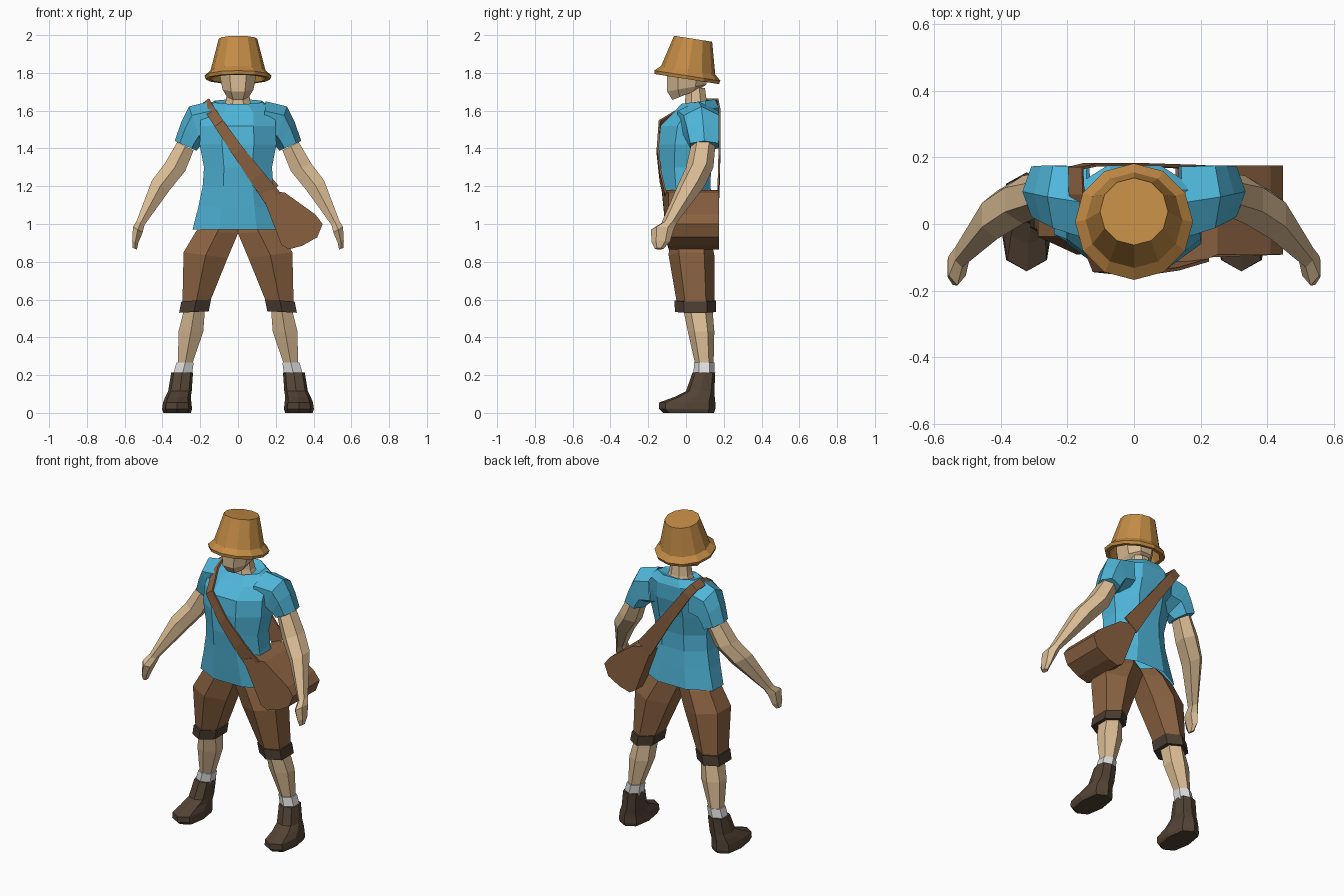
import bpy, bmesh, math
from mathutils import Vector, Matrix

if "Cube" in bpy.data.objects:
    bpy.data.objects.remove(bpy.data.objects["Cube"])


def material(name, rgb):
    m = bpy.data.materials.new(name)
    m.diffuse_color = (*rgb, 1)
    m.use_nodes = True
    m.node_tree.nodes["Principled BSDF"].inputs["Base Color"].default_value = m.diffuse_color
    return m


SKIN = material("skin", (0.70, 0.50, 0.295))
SHIRT = material("blue cloth", (0.08, 0.47, 0.70))
HAT = material("straw orange", (0.55, 0.26, 0.06))
SHORTS = material("brown cloth", (0.26, 0.125, 0.053))
LEATHER = material("bag leather", (0.26, 0.122, 0.053))
CUFF = material("dark cuff", (0.07, 0.046, 0.031))
BOOT = material("boot leather", (0.087, 0.056, 0.035))
SOCK = material("sock white", (0.72, 0.72, 0.73))


def finish(name, bm, mat, mirror=False):
    bmesh.ops.recalc_face_normals(bm, faces=bm.faces)
    mesh = bpy.data.meshes.new(name)
    bm.to_mesh(mesh)
    bm.free()
    mesh.materials.append(mat)
    ob = bpy.data.objects.new(name, mesh)
    bpy.context.collection.objects.link(ob)
    if mirror:
        ob.modifiers.new("both_sides", 'MIRROR')
    return ob


def bridge(bm, a, b):
    n = len(a)
    for i in range(n):
        bm.faces.new((a[i], a[(i + 1) % n], b[(i + 1) % n], b[i]))


def outline(n, power, phase):
    """Rounded-square polygon scaled to fill a 2 x 2 box."""
    pts = []
    for i in range(n):
        t = 2 * math.pi * i / n + phase
        pts.append([math.copysign(abs(v) ** power, v) for v in (math.cos(t), math.sin(t))])
    mx, my = (max(abs(p[k]) for p in pts) for k in (0, 1))
    return [(c / mx, s / my) for c, s in pts]


def loft(name, rings, mat, n=6, power=1.0, mirror=False, caps=(True, True), phase=0.0):
    """Each ring: inner x, z, outer x, z, front y, back y, optional rise towards the back."""
    bm = bmesh.new()
    loops = []
    for x0, z0, x1, z1, yf, yb, *lean in rings:
        rise = lean[0] if lean else 0
        loops.append([bm.verts.new(((x0 + x1) / 2 + c * (x1 - x0) / 2,
                                    (yf + yb) / 2 + s * (yb - yf) / 2,
                                    (z0 + z1) / 2 + c * (z1 - z0) / 2 + s * rise))
                      for c, s in outline(n, power, phase)])
    for a, b in zip(loops, loops[1:]):
        bridge(bm, a, b)
    for use, loop in zip(caps, (loops[0], loops[-1])):
        if use:
            bm.faces.new(loop)
    return finish(name, bm, mat, mirror)


def upright(rows):
    """Rows of z, half width, front y, back y, optional rise as symmetric rings."""
    return [(-r, z, r, z, *rest) for z, r, *rest in rows]


OCT, HEX = math.pi / 8, math.pi / 6

# Head and neck
loft("head", upright([(1.685, .058, -.072, .07, .028), (1.72, .082, -.10, .108, .018),
                      (1.79, .097, -.10, .112), (1.86, .09, -.085, .11)]),
     SKIN, n=8, power=.9, phase=OCT)
loft("neck", upright([(1.61, .08, -.01, .125), (1.65, .065, -.005, .11),
                      (1.72, .055, 0, .10)]), SKIN, n=8, phase=OCT, caps=(False, False))

# Hat: tilted, hollow, with a flared brim
tilt = Matrix.Translation((0, .007, 1.785)) @ Matrix.Rotation(-.155, 4, 'X')
hat = loft("hat", upright([(z, r, -r, r) for r, z in
                           [(.09, .17), (.13, .03), (.148, -.018), (.172, -.018),
                            (.177, .0), (.145, .03), (.102, .198)]]), HAT, n=12)
hat.data.transform(tilt)

# Shirt body and sleeves
loft("shirt", upright([(.972, .24, -.104, .145), (1.09, .21, -.118, .138),
                       (1.20, .187, -.13, .13), (1.30, .18, -.142, .132),
                       (1.42, .203, -.145, .15), (1.52, .20, -.135, .172),
                       (1.60, .195, -.07, .175, .015), (1.648, .125, -.025, .155, .012),
                       (1.63, .08, -.012, .125, .012)]),
     SHIRT, n=8, caps=(False, True), phase=OCT)
loft("sleeve", [(.13, 1.43, .145, 1.65, -.045, .172),
                (.19, 1.42, .26, 1.622, -.012, .175),
                (.205, 1.405, .30, 1.54, .005, .175),
                (.22, 1.388, .335, 1.44, .022, .173)],
     SHIRT, n=6, power=.9, mirror=True, caps=(False, True))

# Arms and hands
loft("arm", [(.235, 1.39, .322, 1.433, .025, .155),
             (.28, 1.28, .388, 1.32, .0, .145),
             (.365, 1.175, .456, 1.23, -.045, .10),
             (.495, .995, .537, 1.015, -.13, -.05)], SKIN, mirror=True,
     phase=HEX, caps=(False, False))
loft("hand", [(.495, .995, .537, 1.015, -.13, -.05),
              (.505, .955, .556, .985, -.185, -.065),
              (.528, .90, .56, .91, -.183, -.085),
              (.535, .865, .558, .873, -.165, -.12)], SKIN, mirror=True,
     phase=HEX, caps=(False, True))

# Shorts with turned-up cuffs
loft("shorts_leg", [(0, 1.0, .16, 1.03, -.07, .09),
                    (0, .95, .22, .965, -.085, .125),
                    (.055, .82, .288, .85, -.092, .15),
                    (.148, .59, .294, .59, -.05, .15)],
     SHORTS, mirror=True, phase=HEX, power=.85)
loft("shorts_cuff", [(.155, .538, .312, .53, -.058, .16),
                     (.143, .60, .30, .59, -.062, .16)],
     CUFF, mirror=True, phase=HEX, power=.85)

# Lower legs, socks and boots
loft("calf", [(.175, .55, .285, .55, -.015, .14),
              (.184, .43, .315, .43, .01, .15),
              (.242, .26, .318, .26, .048, .146)], SKIN, mirror=True,
     phase=HEX, caps=(False, False))
loft("sock", [(.245, .20, .345, .20, .04, .152),
              (.234, .268, .325, .268, .042, .152)], SOCK, mirror=True, phase=HEX)
loft("boot", [(.25, 0, .395, 0, -.12, .148),
              (.243, .02, .402, .02, -.142, .155),
              (.247, .055, .397, .055, -.142, .155),
              (.25, .085, .385, .085, -.06, .152),
              (.245, .115, .37, .115, .0, .15),
              (.238, .215, .353, .215, .035, .155)],
     BOOT, n=8, power=.75, mirror=True)

# Shoulder bag: one extruded profile, pulled forward where it meets the strap
profile = [(.125, 1.16), (.17, 1.18), (.25, 1.165), (.41, 1.05), (.448, 1.0),
           (.42, .93), (.34, .885), (.27, .866), (.23, .89)]
bm = bmesh.new()
front = [bm.verts.new((x, -.127 if x < .2 else -.092 if x > .24 else -.1, z))
         for x, z in profile]
back = [bm.verts.new((x, .175, z)) for x, z in profile]
bridge(bm, front, back)
bm.faces.new(front)
bm.faces.new(back)
finish("shoulder_bag", bm, LEATHER)

# Strap: a ribbon over the shoulder, down both sides to the bag
path = [(.185, -.108, 1.135, .05), (.10, -.135, 1.25, .042), (0, -.15, 1.385, .033),
        (-.10, -.14, 1.53, .028), (-.152, -.01, 1.61, .026), (-.172, .09, 1.645, .026),
        (-.175, .168, 1.645, .026), (-.13, .178, 1.59, .028), (0, .178, 1.41, .034),
        (.17, .172, 1.17, .055)]
bm = bmesh.new()
across = Vector((.8, 0, .6))
pairs = [[bm.verts.new(Vector((x, y, z)) + across * w * s) for s in (-1, 1)]
         for x, y, z, w in path]
for a, b in zip(pairs, pairs[1:]):
    bm.faces.new((a[0], a[1], b[1], b[0]))
strap = finish("bag_strap", bm, LEATHER)
thick = strap.modifiers.new("thickness", 'SOLIDIFY')
thick.thickness = .01
thick.offset = 0
